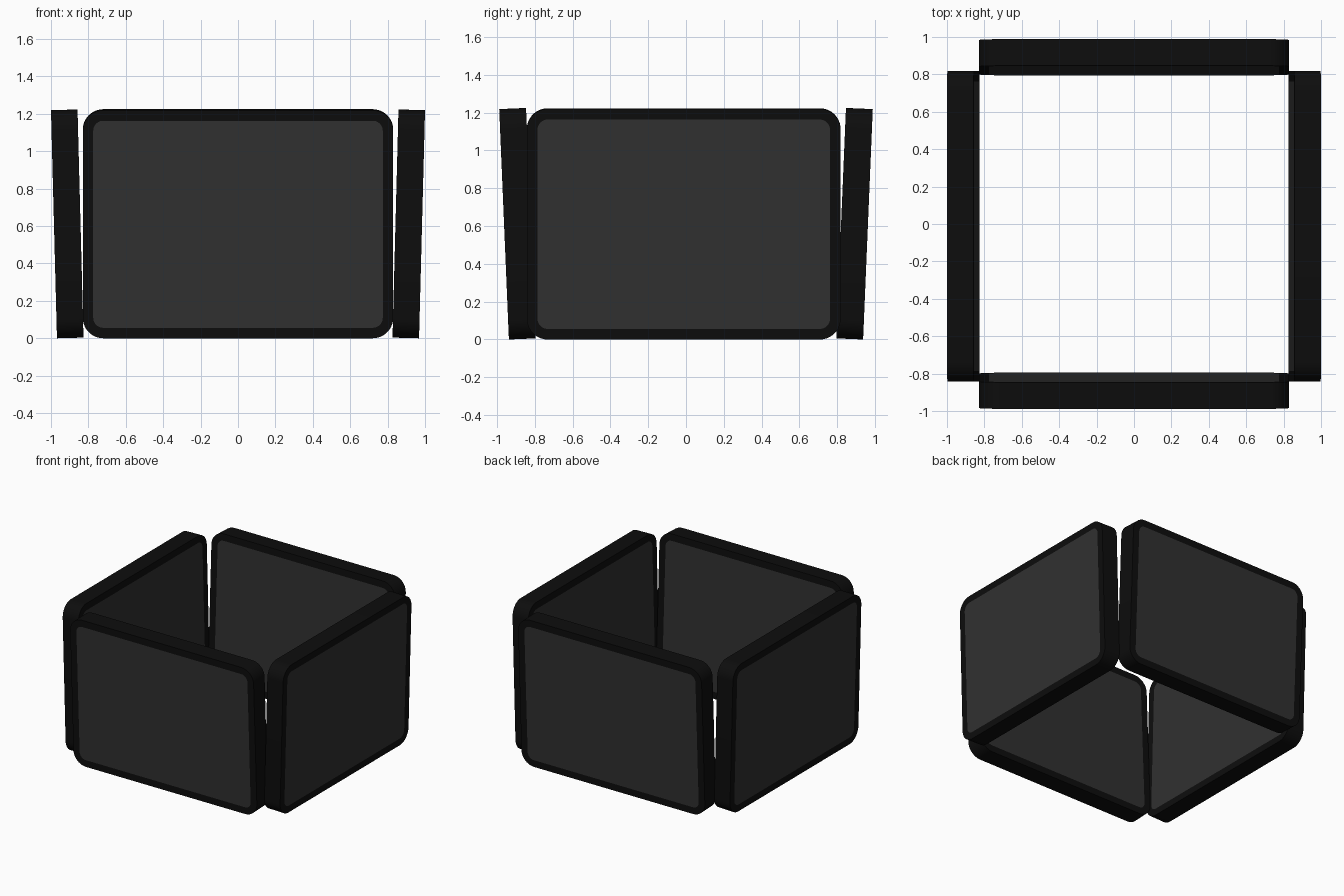
import bpy, bmesh
from math import sin, cos, pi, radians, hypot, atan2
from mathutils import Matrix, Vector

if "Cube" in bpy.data.objects:
    bpy.data.objects.remove(bpy.data.objects["Cube"])

WIDTH, HEIGHT, THICK = 1.66, 1.22, 0.142
RADIUS, BORDER = 0.11, 0.056


def material(name, v):
    m = bpy.data.materials.new(name)
    m.diffuse_color = (v, v, v, 1)
    m.use_nodes = True
    m.node_tree.nodes["Principled BSDF"].inputs["Base Color"].default_value = m.diffuse_color
    return m


frame_mat = material("frame_black", 0.004)
screen_mat = material("screen_grey", 0.03)


def rounded_rect(w, h, r, seg=10):
    pts = []
    for i, (sx, sz) in enumerate([(1, 1), (-1, 1), (-1, -1), (1, -1)]):
        for k in range(seg + 1):
            a = (i + k / seg) * pi / 2
            pts.append((sx * (w / 2 - r) + r * cos(a), sz * (h / 2 - r) + r * sin(a)))
    return pts


def panel(name, centre, turn, lean):
    """Thick rounded slab, outer face at local y = 0, with a grey field on both faces."""
    bm = bmesh.new()
    outer = rounded_rect(WIDTH, HEIGHT, RADIUS)
    inner = rounded_rect(WIDTH - 2 * BORDER, HEIGHT - 2 * BORDER, RADIUS - BORDER)
    loops = []
    for pts, y in ((inner, 0), (outer, 0), (outer, THICK), (inner, THICK)):
        loops.append([bm.verts.new((x, y, z + HEIGHT / 2)) for x, z in pts])
    n = len(outer)
    # border faces and rim
    for a, b in zip(loops, loops[1:]):
        for i in range(n):
            j = (i + 1) % n
            bm.faces.new((a[i], a[j], b[j], b[i]))
    # grey fields
    for loop in (loops[0], loops[-1]):
        bm.faces.new(loop).material_index = 1
    bmesh.ops.recalc_face_normals(bm, faces=bm.faces)
    # lean the top outward about the bottom outer edge, then turn into place
    bm.transform(Matrix.Translation(centre) @ Matrix.Rotation(turn, 4, 'Z')
                 @ Matrix.Rotation(lean, 4, 'X'))
    mesh = bpy.data.meshes.new(name)
    bm.to_mesh(mesh)
    bm.free()
    mesh.materials.append(frame_mat)
    mesh.materials.append(screen_mat)
    ob = bpy.data.objects.new(name, mesh)
    bpy.context.collection.objects.link(ob)
    bpy.context.view_layer.objects.active = ob
    ob.select_set(True)
    bpy.ops.object.shade_smooth_by_angle(angle=radians(30))
    ob.select_set(False)


# four screens facing outward, in a ring
panel("front_panel", (0, -0.937, 0), 0, radians(2.4))
panel("right_panel", (0.968, -0.012, 0), pi / 2, radians(1.5))
panel("back_panel", (0, 0.937, 0), pi, radians(2.4))
panel("left_panel", (-0.968, -0.012, 0), -pi / 2, radians(1.5))
